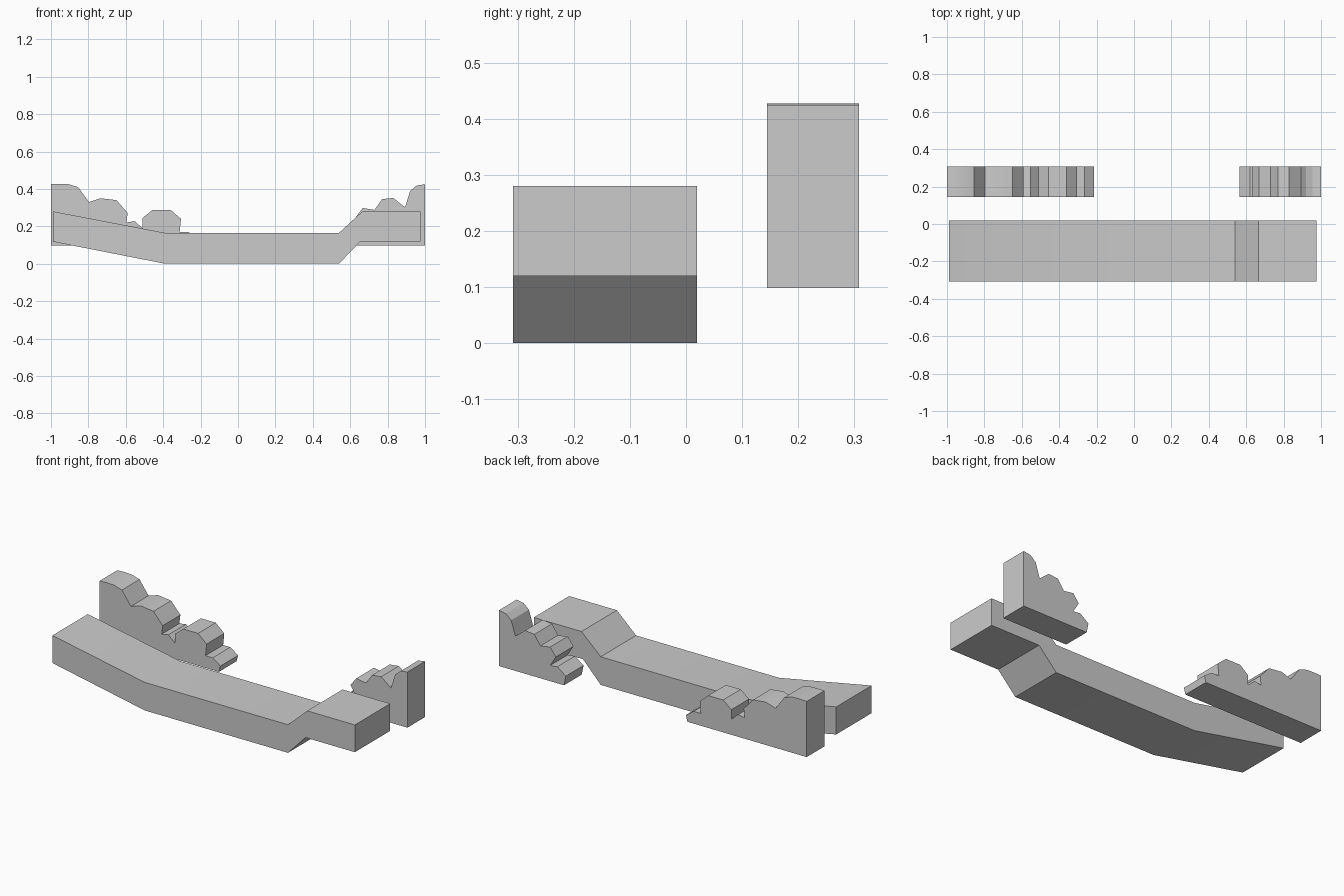
import bpy, bmesh


def extrude_profile(name, profile, y0, y1):
    """Closed x-z outline extruded from y0 to y1."""
    bm = bmesh.new()
    face = bm.faces.new([bm.verts.new((x, y0, z)) for x, z in profile])
    new = bmesh.ops.extrude_face_region(bm, geom=[face])["geom"]
    verts = [g for g in new if isinstance(g, bmesh.types.BMVert)]
    bmesh.ops.translate(bm, verts=verts, vec=(0, y1 - y0, 0))
    bmesh.ops.recalc_face_normals(bm, faces=bm.faces)
    mesh = bpy.data.meshes.new(name)
    bm.to_mesh(mesh)
    bm.free()
    ob = bpy.data.objects.new(name, mesh)
    bpy.context.collection.objects.link(ob)
    for p in mesh.polygons:
        p.use_smooth = True
    bpy.ops.object.select_all(action='DESELECT')
    ob.select_set(True)
    bpy.context.view_layer.objects.active = ob
    bpy.ops.object.shade_smooth_by_angle(angle=0.52)
    return ob


# Ground slab: ramp down on the left, flat middle, step up on the right
extrude_profile("ground_slab", [
    (-0.99, 0.28), (-0.39, 0.165), (0.54, 0.165), (0.665, 0.28), (0.975, 0.28),
    (0.975, 0.12), (0.655, 0.12), (0.54, 0.0), (-0.39, 0.0), (-0.99, 0.118)],
    -0.308, 0.02)

# Background bushes: lobed outlines standing behind the slab
extrude_profile("left_bush", [
    (-1.0, 0.098), (-1.0, 0.425), (-0.95, 0.427), (-0.905, 0.425), (-0.855, 0.41),
    (-0.797, 0.33), (-0.735, 0.35), (-0.65, 0.34), (-0.59, 0.272),
    (-0.597, 0.22), (-0.553, 0.228), (-0.51, 0.19), (-0.51, 0.245),
    (-0.457, 0.288), (-0.36, 0.288), (-0.305, 0.24), (-0.312, 0.17),
    (-0.265, 0.17), (-0.215, 0.135), (-0.225, 0.098)], 0.144, 0.308)

extrude_profile("right_bush", [
    (1.0, 0.098), (1.0, 0.425), (0.955, 0.418), (0.92, 0.388), (0.893, 0.302),
    (0.83, 0.352), (0.77, 0.345), (0.73, 0.288), (0.667, 0.298), (0.63, 0.25),
    (0.667, 0.19), (0.62, 0.195), (0.565, 0.155), (0.577, 0.098)], 0.144, 0.308)
